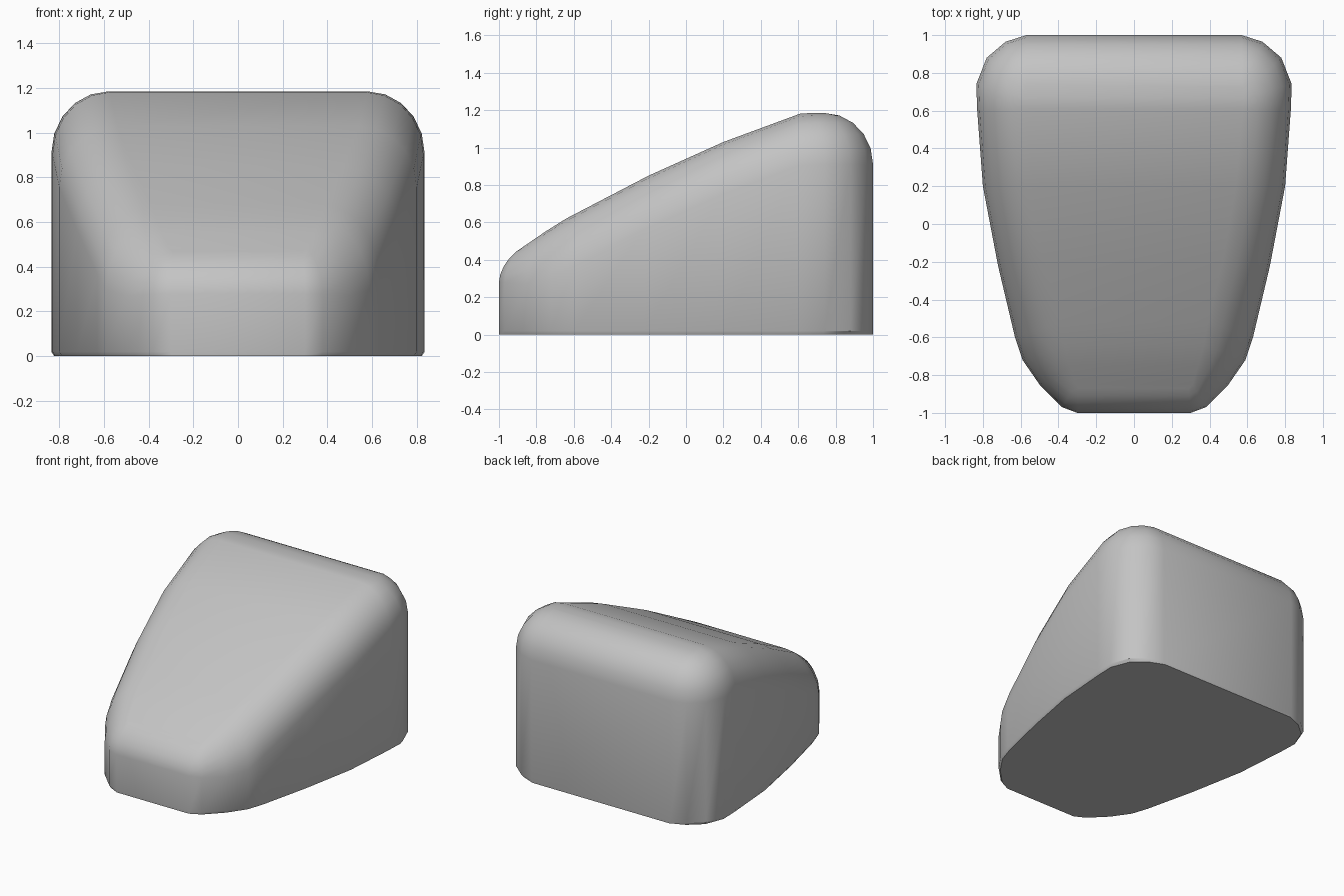
import bpy
import bmesh
import math

cube = bpy.data.objects.get("Cube")
if cube:
    bpy.data.objects.remove(cube)

# Left half of the plan, front to back: wall (x, y) and edge of the top (x, y)
PLAN = [
    (.30, -1.0, .29, -.87), (.38, -.97, .31, -.85), (.50, -.85, .34, -.75),
    (.59, -.72, .37, -.64), (.63, -.60, .39, -.52), (.72, -.22, .47, -.20),
    (.80, .20, .54, .20), (.83, .60, .575, .61), (.835, .74, .58, .67),
    (.78, .88, .58, .70), (.68, .965, .58, .725), (.57, 1.0, .57, .74),
]
# Sloping top in side profile (y, z)
TOP = [(-1, .40), (-.87, .47), (-.68, .60), (-.2, .85), (.2, 1.03), (.62, 1.185), (1, 1.185)]
STEPS = 5


def top_height(y):
    for (y0, z0), (y1, z1) in zip(TOP, TOP[1:]):
        if y <= y1:
            return z0 + (z1 - z0) * (y - y0) / (y1 - y0)
    return TOP[-1][1]


def edge_drop(y):
    # The rounding is shallower at the nose
    return .12 + .155 * min(1, max(0, (y + 1) / .25))


def rounded_ring(angle):
    pts = []
    for ox, oy, ix, iy in PLAN:
        c = math.cos(angle)
        x, y = ix + (ox - ix) * c, iy + (oy - iy) * c
        pts.append((x, y, top_height(y) - edge_drop(oy) * (1 - math.sin(angle))))
    return pts


def mirrored(half):
    return half + [(-x, y, z) for x, y, z in reversed(half)]


# Rings from the base up: chamfered foot, wall, rounded shoulder
rings = [
    [(ox * .985, oy * .99 if abs(oy) < 1 else oy, 0) for ox, oy, _, _ in PLAN],
    [(ox, oy, .02) for ox, oy, _, _ in PLAN],
]
rings += [rounded_ring(math.pi / 2 * i / STEPS) for i in range(STEPS + 1)]

bm = bmesh.new()
loops = [[bm.verts.new(p) for p in mirrored(r)] for r in rings]
n = len(loops[0])
for low, high in zip(loops, loops[1:]):
    for i in range(n):
        j = (i + 1) % n
        bm.faces.new((low[i], low[j], high[j], high[i]))
bm.faces.new(list(reversed(loops[0])))

# Top surface as strips across the body
lid = loops[-1]
for i in range(n // 2 - 1):
    bm.faces.new((lid[i], lid[i + 1], lid[n - 2 - i], lid[n - 1 - i]))
bmesh.ops.recalc_face_normals(bm, faces=bm.faces)

mesh = bpy.data.meshes.new("wedge_body")
bm.to_mesh(mesh)
bm.free()
body = bpy.data.objects.new("wedge_body", mesh)
bpy.context.collection.objects.link(body)

# Plain grey finish
grey = bpy.data.materials.new("light_grey")
grey.use_nodes = True
color = (.55, .55, .55, 1)
grey.diffuse_color = color
grey.node_tree.nodes["Principled BSDF"].inputs["Base Color"].default_value = color
mesh.materials.append(grey)

bpy.ops.object.select_all(action='DESELECT')
body.select_set(True)
bpy.context.view_layer.objects.active = body
bpy.ops.object.shade_smooth_by_angle(angle=math.radians(35))
